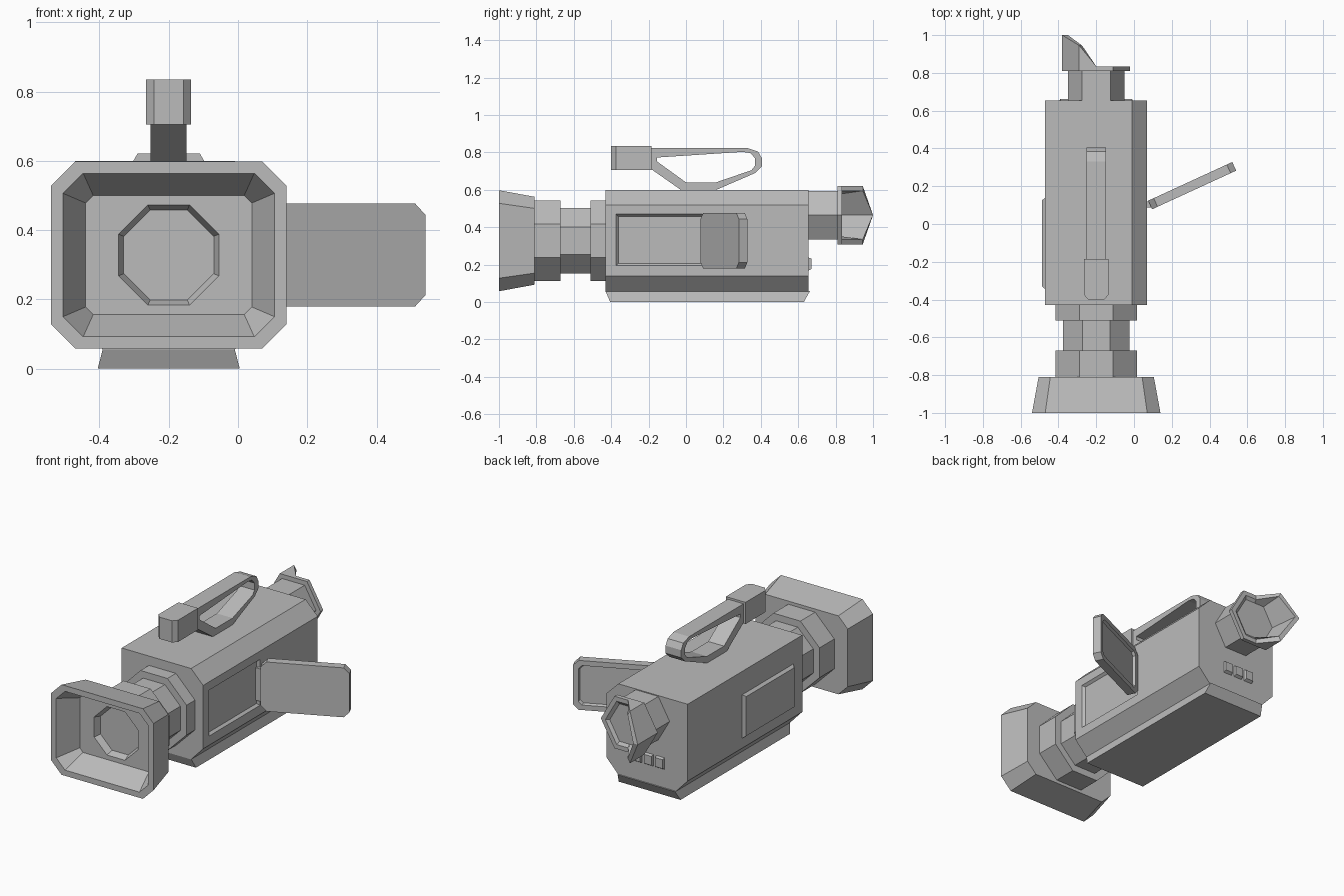
import bpy, bmesh, math
from mathutils import Matrix, Vector

if "Cube" in bpy.data.objects:
    bpy.data.objects.remove(bpy.data.objects["Cube"])

grey = bpy.data.materials.new("plain grey")
grey.use_nodes = True
grey.diffuse_color = (0.5, 0.5, 0.5, 1)
grey.node_tree.nodes["Principled BSDF"].inputs["Base Color"].default_value = (0.5, 0.5, 0.5, 1)

CX = -0.2  # centre line of the camera body


def finish(name, bm):
    bmesh.ops.recalc_face_normals(bm, faces=bm.faces[:])
    mesh = bpy.data.meshes.new(name)
    bm.to_mesh(mesh)
    bm.free()
    mesh.materials.append(grey)
    obj = bpy.data.objects.new(name, mesh)
    bpy.context.scene.collection.objects.link(obj)
    return obj


def loft(rings, closed=False):
    """Skin equal-length point rings; cap the ends unless closed."""
    bm = bmesh.new()
    loops = [[bm.verts.new(p) for p in ring] for ring in rings]
    pairs = list(zip(loops, loops[1:]))
    if closed:
        pairs.append((loops[-1], loops[0]))
    else:
        bm.faces.new(loops[0])
        bm.faces.new(loops[-1])
    n = len(loops[0])
    for a, b in pairs:
        for i in range(n):
            j = (i + 1) % n
            bm.faces.new((a[i], a[j], b[j], b[i]))
    return bm


def rect(x, hw, y, z0, z1):
    return [(x - hw, y, z0), (x + hw, y, z0), (x + hw, y, z1), (x - hw, y, z1)]


def chamfered(hw, hh, c, y, cx=CX, cz=0.328):
    """Rectangle with cut corners, facing along y."""
    pts = [(-hw + c, -hh), (hw - c, -hh), (hw, -hh + c), (hw, hh - c),
           (hw - c, hh), (-hw + c, hh), (-hw, hh - c), (-hw, -hh + c)]
    return [(cx + x, y, cz + z) for x, z in pts]


def octagon(r, y):
    return chamfered(r, r, r * (2 - math.sqrt(2)), y)


def hexagon(r, y):
    return [(CX + r * math.cos(k * math.pi / 3), y, 0.465 + r * math.sin(k * math.pi / 3))
            for k in range(6)]


def step(bm, face, x, y0, y1, z0, z1):
    """Inset a side face and move the inner face to a given rectangle."""
    mid = face.calc_center_median()
    bmesh.ops.inset_individual(bm, faces=[face], thickness=0.01)
    for v in face.verts:
        v.co = Vector((x, y0 if v.co.y < mid.y else y1, z0 if v.co.z < mid.z else z1))


# Main housing, with a recess on the screen side and a raised panel opposite
profile = [(-0.39, 0.055), (-0.01, 0.055), (0.07, 0.14), (0.07, 0.52),
           (-0.01, 0.6), (-0.47, 0.6), (-0.47, 0.14)]
bm = loft([[(x, y, z) for x, z in profile] for y in (-0.43, 0.655)])
bm.normal_update()
sides = [f for f in bm.faces if all(abs(v.co.x - f.verts[0].co.x) < 1e-4 for v in f.verts)]
for f in sides:
    if f.verts[0].co.x > 0:
        step(bm, f, 0.07, -0.375, 0.11, 0.195, 0.47)
        step(bm, f, 0.055, -0.362, 0.097, 0.207, 0.458)
    else:
        step(bm, f, -0.47, -0.345, 0.14, 0.2, 0.46)
        step(bm, f, -0.487, -0.33, 0.125, 0.212, 0.448)
finish("body", bm)

# Dovetail base plate
finish("base_plate", loft([
    [(CX + sx * hw, y1 if sy > 0 else y0, z) for sx, sy in ((-1, -1), (1, -1), (1, 1), (-1, 1))]
    for hw, y0, y1, z in ((0.205, -0.405, 0.63, 0), (0.19, -0.43, 0.662, 0.058))]))

# Stepped lens barrel
finish("lens_barrel", loft([octagon(r, y) for r, y in (
    (0.216, -0.42), (0.216, -0.51), (0.175, -0.51), (0.175, -0.67),
    (0.216, -0.67), (0.216, -0.815))]))

# Flared hood, hollow, with the sunken front glass
finish("lens_hood", loft([
    chamfered(0.305, 0.235, 0.062, -0.81),
    chamfered(0.34, 0.27, 0.07, -1.0),
    chamfered(0.305, 0.236, 0.058, -1.0),
    chamfered(0.24, 0.172, 0.022, -0.87),
    octagon(0.145, -0.87),
    octagon(0.13, -0.83)]))

# Carrying handle, a closed loop
outer = [(-0.185, 0.823), (0.33, 0.823), (0.385, 0.805), (0.405, 0.77), (0.405, 0.725),
         (0.37, 0.69), (0.157, 0.598), (-0.025, 0.598), (-0.185, 0.71)]
inner = [(-0.155, 0.773), (0.3, 0.803), (0.345, 0.797), (0.368, 0.77), (0.368, 0.728),
         (0.35, 0.705), (0.16, 0.64), (0, 0.64), (-0.155, 0.752)]
finish("handle", loft([[(CX + dx, y, z) for y, z in pts] for pts, dx in (
    (outer, -0.052), (outer, 0.052), (inner, 0.052), (inner, -0.052))], closed=True))

# Microphone block at the front of the handle
finish("microphone", loft([rect(CX, hw, y, 0.705, 0.835)
                           for hw, y in ((0.042, -0.4), (0.065, -0.375), (0.065, -0.185))]))

# Viewfinder tube
finish("viewfinder_tube", loft([hexagon(0.15, 0.64), hexagon(0.15, 0.82)]))


# Hollow eyecup whose rim sweeps back on one side
def cup_ring(r, depth=None):
    pts = hexagon(r, 0)
    for at, a, b in ((5, 4, 5), (2, 1, 2)):
        pts.insert(at, tuple((p + q) / 2 for p, q in zip(pts[a], pts[b])))
    ring = []
    for x, _, z in pts:
        t = (x - CX) / r
        rim = 1.0 if t < -0.9 else 0.945 if t < -0.4 else 0.835
        ring.append((x, rim if depth is None else depth, z))
    return ring


finish("eyecup", loft([cup_ring(0.18, 0.81), cup_ring(0.18), cup_ring(0.15), cup_ring(0.13, 0.822)]))

# Fold-out screen with a sunken display, swung open on its hinge
bm = loft([chamfered(hw, hh, c, y, 0, 0) for hw, hh, c, y in (
    (0.245, 0.148, 0.032, -0.025), (0.245, 0.148, 0.032, 0.025),
    (0.215, 0.118, 0.02, 0.025), (0.208, 0.111, 0.018, 0.01))])
bm.transform(Matrix.Translation((0.308, 0.203, 0.328)) @ Matrix.Rotation(math.radians(24.7), 4, "Z"))
finish("screen", bm)
finish("screen_hinge", loft([rect(0.075, 0.02, y, 0.23, 0.425) for y in (0.088, 0.118)]))

# Row of rear buttons
for i in range(3):
    x = -0.29 + i * 0.075
    bm = loft([rect(x, 0.028, 0.65, 0.165, 0.24), rect(x, 0.025, 0.671, 0.178, 0.232)])
    finish(f"rear_button_{i + 1}", bm)
